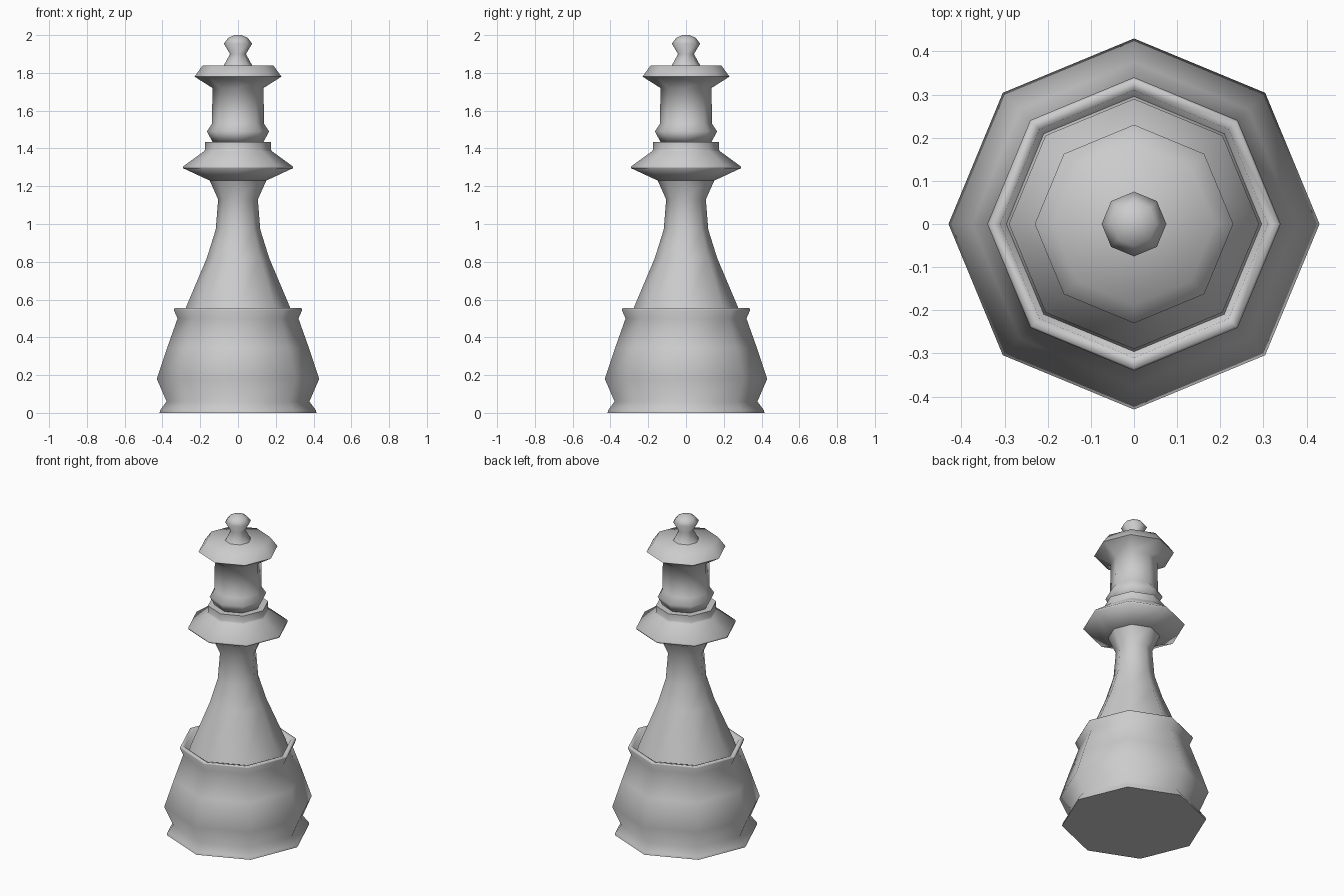
import bpy, bmesh, math

SIDES = 8

cube = bpy.data.objects.get("Cube")
if cube:
    bpy.data.objects.remove(cube, do_unlink=True)

grey = bpy.data.materials.new("light grey")
grey.use_nodes = True
COLOUR = (0.6, 0.6, 0.6, 1)
grey.diffuse_color = COLOUR
grey.node_tree.nodes["Principled BSDF"].inputs["Base Color"].default_value = COLOUR


def turn(name, profile):
    """Spin a (radius, height) profile, given bottom to top, into an octagonal solid."""
    bm = bmesh.new()
    rings = []
    for r, z in profile:
        ring = []
        for i in range(SIDES):
            a = math.tau * i / SIDES
            ring.append(bm.verts.new((r * math.cos(a), r * math.sin(a), z)))
        rings.append(ring)
    for low, high in zip(rings, rings[1:]):
        for i in range(SIDES):
            j = (i + 1) % SIDES
            bm.faces.new((low[i], low[j], high[j], high[i]))
    bm.faces.new(rings[0][::-1])
    bm.faces.new(rings[-1])
    bmesh.ops.recalc_face_normals(bm, faces=bm.faces)
    mesh = bpy.data.meshes.new(name)
    bm.to_mesh(mesh)
    bm.free()
    mesh.materials.append(grey)
    obj = bpy.data.objects.new(name, mesh)
    bpy.context.collection.objects.link(obj)
    bpy.ops.object.select_all(action="DESELECT")
    obj.select_set(True)
    bpy.context.view_layer.objects.active = obj
    bpy.ops.object.shade_smooth_by_angle(angle=math.radians(80))
    return obj


# Bulging base with a raised lip around a shallow recess
turn("base", [(0.415, 0), (0.412, 0.015), (0.378, 0.06), (0.43, 0.18),
              (0.375, 0.345), (0.32, 0.5), (0.34, 0.545), (0.335, 0.555),
              (0.31, 0.55), (0.295, 0.49)])

# Tapering stem rising out of the recess
turn("stem", [(0.3, 0.48), (0.275, 0.56), (0.165, 0.82), (0.118, 0.97),
              (0.105, 1.13), (0.15, 1.23)])

# Wide collar with a short step on top
turn("collar", [(0.15, 1.23), (0.29, 1.295), (0.29, 1.305), (0.18, 1.385),
                (0.175, 1.395), (0.175, 1.435)])

# Head: ringed foot, straight neck and flared crown
turn("head", [(0.135, 1.435), (0.165, 1.49), (0.138, 1.53), (0.135, 1.72),
              (0.23, 1.78), (0.187, 1.84)])

# Small finial knob
turn("knob", [(0.075, 1.84), (0.042, 1.9), (0.075, 1.955), (0.052, 1.985),
              (0.02, 2.0)])
